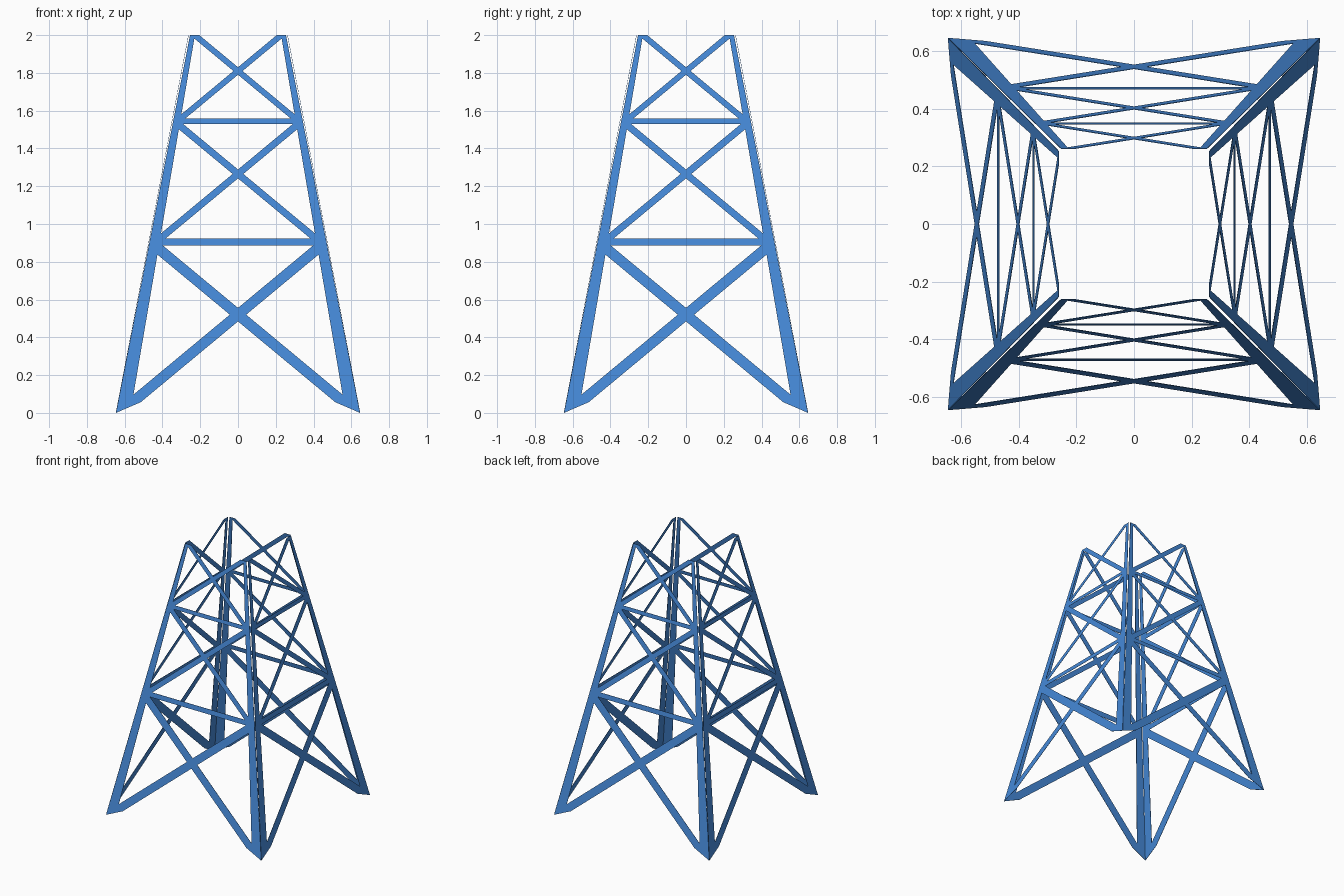
import bpy
from math import pi
from mathutils import Matrix

if "Cube" in bpy.data.objects:
    bpy.data.objects.remove(bpy.data.objects["Cube"])

SLOPE = 0.83                      # steepness of the diagonal braces
# crossing height, half vertical brace thickness, lower rail top, upper rail underside
BAYS = [(0.52, 0.036, None, 0.887), (1.265, 0.0235, 0.922, 1.53), (1.81, 0.02, 1.558, None)]


def leg_inner(z):
    return 0.570 - 0.171 * z


def brace_leg_point(c, h, up):
    # where a brace edge meets the inner edge of a leg
    if up:
        z = (c - h + SLOPE * 0.570) / (1 + SLOPE * 0.171)
    else:
        z = (c + h - SLOPE * 0.570) / (1 - SLOPE * 0.171)
    return leg_inner(z), z


# Outline of one tower side: feet, brace notch at the bottom, open V at the top
c0, h0 = BAYS[0][:2]
c2, h2 = BAYS[2][:2]
foot_x, top_x = 0.515, (2 - c2 - h2) / SLOPE
outline = [(-0.646, 0), (-foot_x, c0 - h0 - SLOPE * foot_x), (0, c0 - h0),
           (foot_x, c0 - h0 - SLOPE * foot_x), (0.646, 0), (0.254, 2),
           (top_x, 2), (0, c2 + h2), (-top_x, 2), (-0.254, 2)]

# Triangular openings between legs, rails and crossed braces
holes = []
for c, h, low, high in BAYS:
    for s in (-1, 1):
        (xa, za), (xb, zb) = brace_leg_point(c, h, False), brace_leg_point(c, h, True)
        holes.append([(s * xa, za), (s * xb, zb), (s * h / SLOPE, c)])
    if low:
        x = (c - h - low) / SLOPE
        holes.append([(-x, low), (x, low), (0, c - h)])
    if high:
        x = (high - c - h) / SLOPE
        holes.append([(-x, high), (x, high), (0, c + h)])

# Filled curve turned into a thin plate
curve = bpy.data.curves.new("lattice_profile", 'CURVE')
curve.dimensions = '2D'
curve.fill_mode = 'BOTH'
curve.extrude = 0.001
for loop in [outline] + holes:
    sp = curve.splines.new('POLY')
    sp.points.add(len(loop) - 1)
    for p, (x, z) in zip(sp.points, loop):
        p.co = (x, z, 0, 1)
    sp.use_cyclic_u = True
tmp = bpy.data.objects.new("lattice_profile", curve)
bpy.context.collection.objects.link(tmp)
dg = bpy.context.evaluated_depsgraph_get()
plate = bpy.data.meshes.new_from_object(tmp.evaluated_get(dg))
bpy.data.objects.remove(tmp)

# Lean the plate inwards towards the top
for v in plate.vertices:
    x, z, t = v.co
    v.co = (x, -(0.646 - 0.192 * z) - t, z)

blue = bpy.data.materials.new("blue_paint")
blue.diffuse_color = (0.06, 0.25, 0.68, 1)
blue.use_nodes = True
blue.node_tree.nodes["Principled BSDF"].inputs["Base Color"].default_value = blue.diffuse_color
plate.materials.clear()
plate.materials.append(blue)

# Four sides of the tower
for i, name in enumerate(("front", "right", "back", "left")):
    me = plate.copy()
    me.transform(Matrix.Rotation(i * pi / 2, 4, 'Z'))
    ob = bpy.data.objects.new(name + "_lattice_side", me)
    bpy.context.collection.objects.link(ob)
